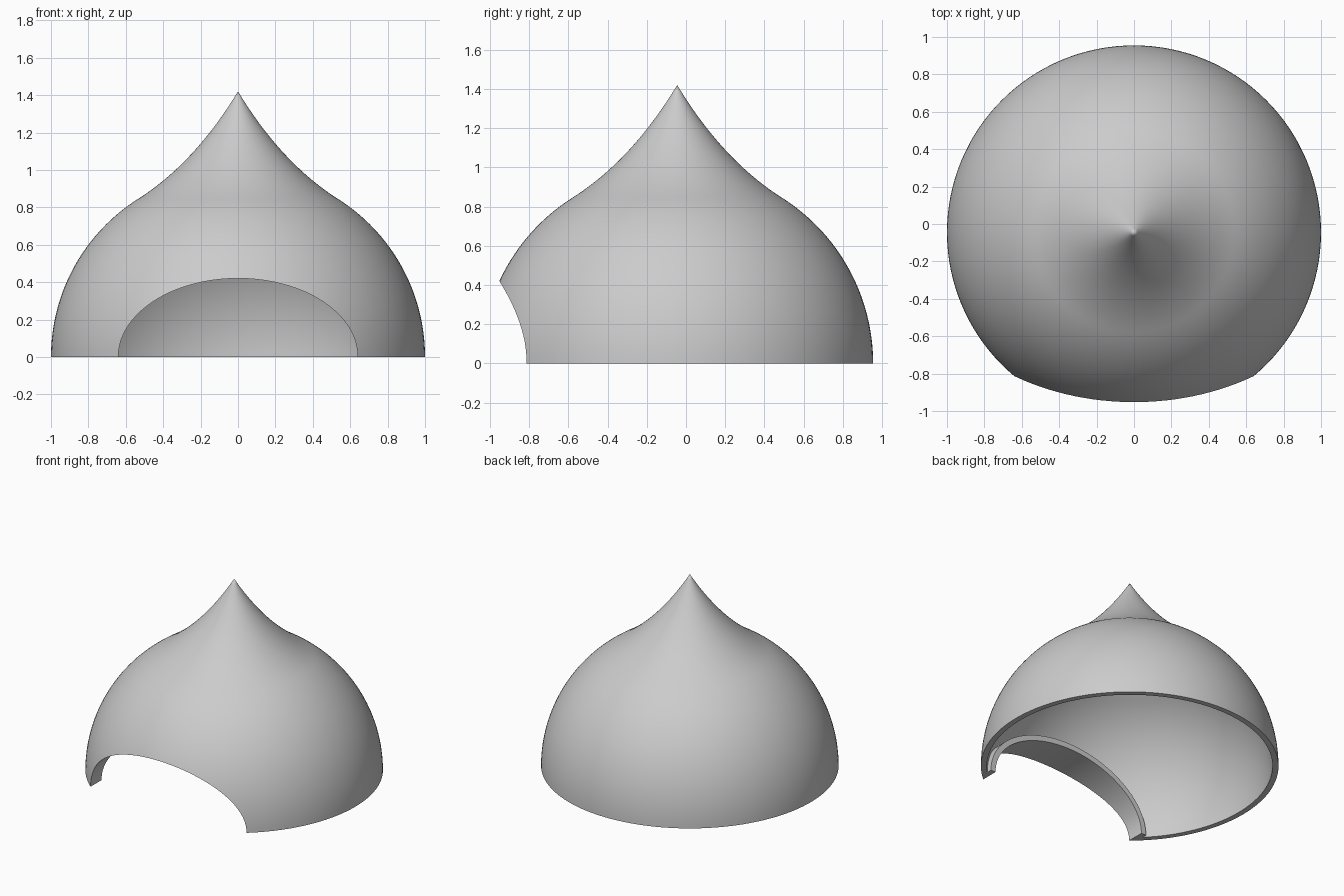
import bpy, bmesh, math
from mathutils import Vector

AXIS_Y = -0.045      # the dome's axis sits slightly forward
SEGMENTS = 128
DOOR = (0.64, 0.42)  # half width and height of the opening
COLLAR = (0.68, 0.46)
COLLAR_END = -0.64

cube = bpy.data.objects.get("Cube")
if cube:
    bpy.data.objects.remove(cube, do_unlink=True)

grey = bpy.data.materials.new("plain grey")
grey.use_nodes = True
grey.diffuse_color = (0.6, 0.6, 0.6, 1)
grey.node_tree.nodes["Principled BSDF"].inputs["Base Color"].default_value = (0.6, 0.6, 0.6, 1)


def add_object(name, bm):
    bmesh.ops.recalc_face_normals(bm, faces=bm.faces)
    mesh = bpy.data.meshes.new(name)
    bm.to_mesh(mesh)
    bm.free()
    mesh.materials.append(grey)
    obj = bpy.data.objects.new(name, mesh)
    obj.location.y = AXIS_Y
    bpy.context.collection.objects.link(obj)
    return obj


def smooth(obj):
    bpy.ops.object.select_all(action='DESELECT')
    obj.select_set(True)
    bpy.context.view_layer.objects.active = obj
    bpy.ops.object.shade_smooth_by_angle(angle=math.radians(35))


def dome_profile(radius, handle, tip):
    """Round wall from the base, flowing into a hollow-sided point."""
    top = math.radians(58)
    pts = [Vector((radius * math.cos(top * i / 32), 0, radius * math.sin(top * i / 32)))
           for i in range(33)]
    start, mid, end = pts[-1], Vector((handle[0], 0, handle[1])), Vector((0, 0, tip))
    for i in range(1, 25):
        t = i / 24
        pts.append(start * (1 - t) ** 2 + mid * 2 * t * (1 - t) + end * t * t)
    return pts


# Hollow dome, turned from a closed wall profile
bm = bmesh.new()
profile = dome_profile(1, (0.23, 1.04), 1.42)[::-1] + dome_profile(0.96, (0.20, 1.01), 1.34)
verts = [bm.verts.new(p) for p in profile]
edges = [bm.edges.new(pair) for pair in zip(verts, verts[1:])]
bmesh.ops.spin(bm, geom=verts + edges, cent=(0, 0, 0), axis=(0, 0, 1),
               angle=math.tau, steps=SEGMENTS, use_merge=True)
bmesh.ops.remove_doubles(bm, verts=bm.verts, dist=0.00001)
dome = add_object("dome_shell", bm)

# Doorway cutter: an elliptical prism through the front wall
bm = bmesh.new()
ring = [bm.verts.new((DOOR[0] * math.cos(a), -1.3, DOOR[1] * math.sin(a)))
        for a in (math.tau * i / SEGMENTS for i in range(SEGMENTS))]
face = bm.faces.new(ring)
extruded = bmesh.ops.extrude_face_region(bm, geom=[face])["geom"]
bmesh.ops.translate(bm, vec=(0, 0.8, 0),
                    verts=[g for g in extruded if isinstance(g, bmesh.types.BMVert)])
cutter = add_object("doorway_cutter", bm)
cutter.hide_render = True

cut = dome.modifiers.new("doorway", 'BOOLEAN')
cut.operation = 'DIFFERENCE'
cut.solver = 'EXACT'
cut.object = cutter
bpy.context.view_layer.objects.active = dome
bpy.ops.object.modifier_apply(modifier=cut.name)
bpy.data.objects.remove(cutter, do_unlink=True)
smooth(dome)

# Arched collar running inward from the doorway
bm = bmesh.new()
sections = []
for i in range(65):
    a = math.pi * i / 64
    c, s = math.cos(a), math.sin(a)
    section = []
    for (w, h), order in ((DOOR, 1), (COLLAR, -1)):
        x, z = w * c, h * s
        front = -math.sqrt(0.968 ** 2 - x * x - z * z)
        section += [bm.verts.new((x, y, z)) for y in (front, COLLAR_END)[::order]]
    sections.append(section)
for a, b in zip(sections, sections[1:]):
    for k in range(4):
        n = (k + 1) % 4
        bm.faces.new((a[k], a[n], b[n], b[k]))
bm.faces.new(sections[0])
bm.faces.new(sections[-1])
smooth(add_object("doorway_collar", bm))
